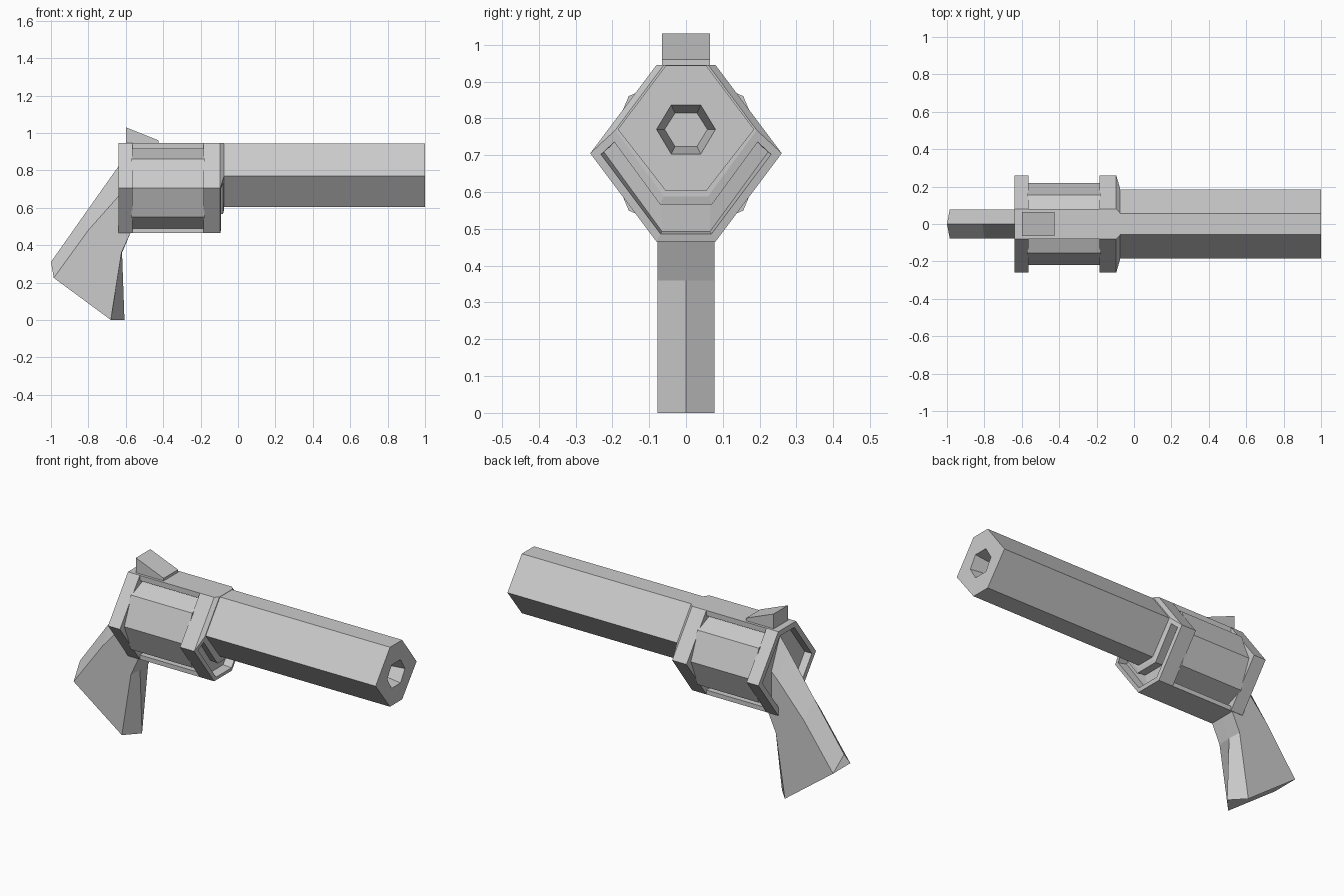
import bpy, bmesh, math

if "Cube" in bpy.data.objects:
    bpy.data.objects.remove(bpy.data.objects["Cube"])


def hexagon(x, flat, side, top, mid, bottom):
    """Six-sided ring in the YZ plane, starting at the upper right."""
    yz = [(flat, top), (side, mid), (flat, bottom),
          (-flat, bottom), (-side, mid), (-flat, top)]
    return [(x, y, z) for y, z in yz]


def loft(name, rings, edit=None):
    """Skin a list of matching rings, cap both ends, optionally edit the faces."""
    bm = bmesh.new()
    vs = [[bm.verts.new(p) for p in r] for r in rings]
    n = len(rings[0])
    bands = []
    for a, b in zip(vs, vs[1:]):
        bands.append([bm.faces.new((a[i], a[(i + 1) % n], b[(i + 1) % n], b[i]))
                      for i in range(n)])
    first, last = bm.faces.new(vs[0]), bm.faces.new(vs[-1])
    bmesh.ops.recalc_face_normals(bm, faces=bm.faces[:])
    if edit:
        edit(bm, bands, first, last)
    me = bpy.data.meshes.new(name)
    bm.to_mesh(me)
    bm.free()
    ob = bpy.data.objects.new(name, me)
    bpy.context.collection.objects.link(ob)
    return ob


def recess(bm, faces, thickness, depth):
    bmesh.ops.inset_region(bm, faces=faces, thickness=thickness, use_even_offset=True)
    bmesh.ops.inset_region(bm, faces=faces, thickness=0.0, depth=-depth,
                           use_even_offset=True)


def prism(name, xz, half):
    """Side profile extruded across the width."""
    return loft(name, [[(x, y, z) for x, z in xz] for y in (-half, half)])


# Barrel with a tapered bore
loft("barrel", [
    hexagon(-0.09, 0.055, 0.185, 0.943, 0.77, 0.603),
    hexagon(1.00, 0.055, 0.185, 0.943, 0.77, 0.603),
    hexagon(1.00, 0.040, 0.080, 0.836, 0.77, 0.703),
    hexagon(0.88, 0.030, 0.058, 0.814, 0.77, 0.724)])

# Front frame plate, sloped collar and a U-shaped recess under the barrel
plate = (0.08, 0.26, 0.945, 0.705, 0.465)
loft("front_frame", [
    hexagon(-0.185, *plate),
    hexagon(-0.095, *plate),
    hexagon(-0.075, 0.06, 0.192, 0.945, 0.768, 0.588)],
    lambda bm, bands, first, last: recess(bm, bands[1][1:4], 0.022, 0.05))

# Rear frame plate with a recessed back
loft("rear_frame", [hexagon(-0.64, *plate), hexagon(-0.565, *plate)],
     lambda bm, bands, first, last: recess(bm, [first], 0.03, 0.045))

# Straps joining the two plates
for name, z0, z1 in (("top_strap", 0.915, 0.945), ("bottom_strap", 0.465, 0.49)):
    prism(name, [(-0.57, z0), (-0.18, z0), (-0.18, z1), (-0.57, z1)], 0.08)

# Eight-sided drum
octagon = [(0.22 * math.cos(k * math.pi / 4), 0.705 + 0.22 * math.sin(k * math.pi / 4))
           for k in range(8)]
loft("drum", [[(x, y, z) for y, z in octagon] for x in (-0.57, -0.18)])

# Hammer wedge
prism("hammer", [(-0.60, 0.94), (-0.60, 1.03), (-0.425, 0.96), (-0.425, 0.94)], 0.065)


def grip_ring(back, side_back, side_front, front, w=0.078):
    """Grip section: ridges on the centre line, flat cheeks at +-w."""
    pts = [(back, 0), (side_back, w), (side_front, w), (front, 0),
           (side_front, -w), (side_back, -w)]
    return [(p[0], y, p[1]) for p, y in pts]


# Grip
loft("grip", [
    grip_ring((-0.58, 0.90), (-0.58, 0.72), (-0.57, 0.475), (-0.57, 0.475)),
    grip_ring((-0.64, 0.82), (-0.64, 0.66), (-0.575, 0.465), (-0.575, 0.465)),
    grip_ring((-0.81, 0.58), (-0.80, 0.48), (-0.623, 0.36), (-0.62, 0.36)),
    grip_ring((-1.00, 0.31), (-0.985, 0.225), (-0.68, 0.0), (-0.607, 0.0))])
